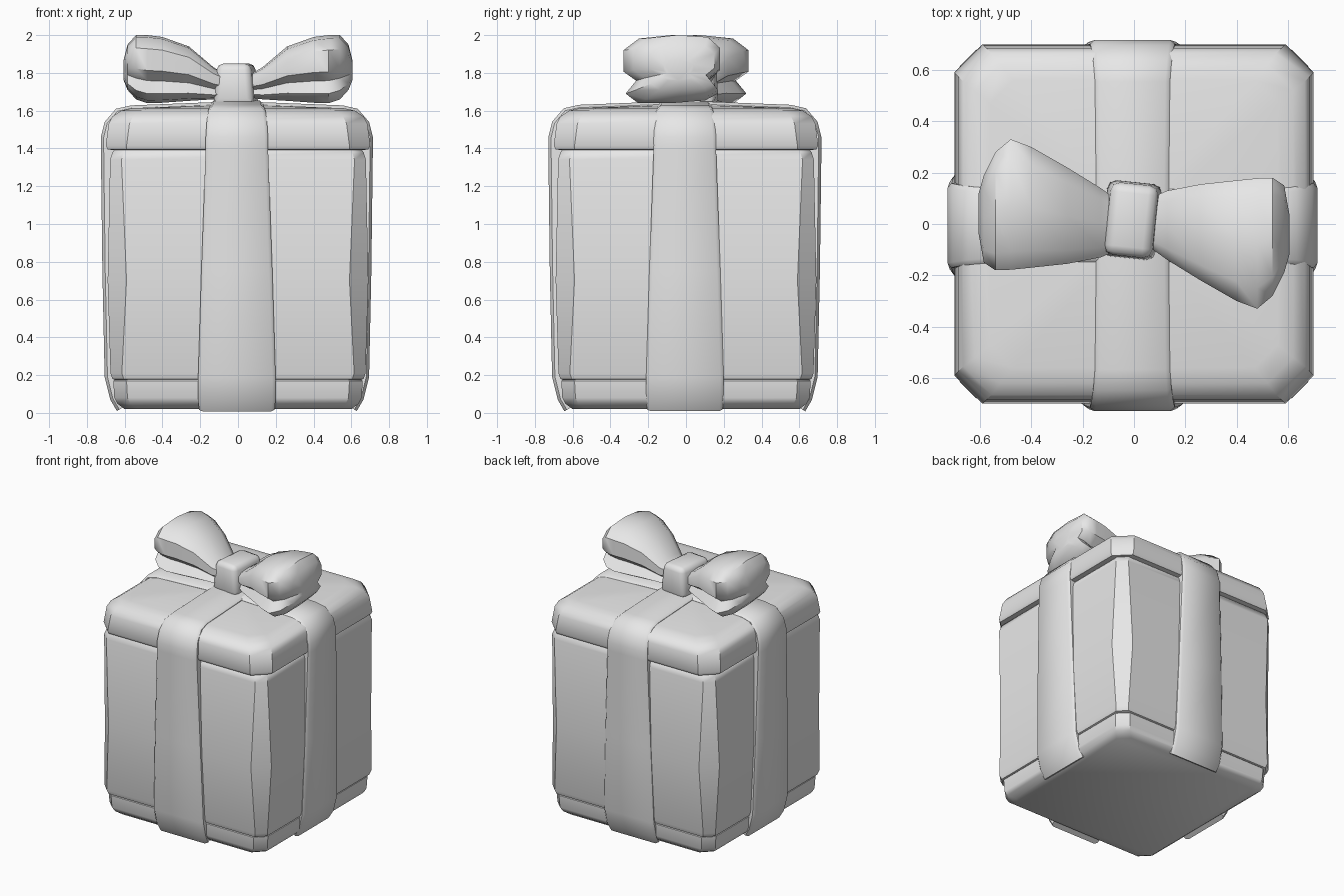
import bpy, bmesh, math
from mathutils import Vector, Matrix

if "Cube" in bpy.data.objects:
    bpy.data.objects.remove(bpy.data.objects["Cube"])

grey = bpy.data.materials.new("light grey")
grey.diffuse_color = (0.8, 0.8, 0.8, 1)
grey.use_nodes = True
grey.node_tree.nodes["Principled BSDF"].inputs["Base Color"].default_value = grey.diffuse_color


def finish(name, bm, angle=35):
    bmesh.ops.recalc_face_normals(bm, faces=bm.faces)
    me = bpy.data.meshes.new(name)
    bm.to_mesh(me)
    bm.free()
    me.materials.append(grey)
    ob = bpy.data.objects.new(name, me)
    bpy.context.collection.objects.link(ob)
    bpy.ops.object.select_all(action='DESELECT')
    ob.select_set(True)
    bpy.context.view_layer.objects.active = ob
    bpy.ops.object.shade_smooth_by_angle(angle=math.radians(angle))
    return ob


def loft(name, rings, angle=35):
    """Skin a list of equal-length closed rings and cap both ends."""
    bm = bmesh.new()
    vs = [[bm.verts.new(p) for p in r] for r in rings]
    n = len(vs[0])
    for a, b in zip(vs, vs[1:]):
        for i in range(n):
            j = (i + 1) % n
            bm.faces.new((a[i], a[j], b[j], b[i]))
    bm.faces.new(vs[0])
    bm.faces.new(vs[-1])
    return finish(name, bm, angle)


def octagon(h, c, z):
    """Square of half width h with corners cut by c."""
    k = h - c
    return [(x, y, z) for x, y in ((h, -k), (h, k), (k, h), (-k, h),
                                   (-h, k), (-h, -k), (-k, -h), (k, -h))]


# Box: base plinth, bulging body and overhanging lid (half width, corner cut, z)
loft("box_base", [octagon(*s) for s in (
    (0.60, 0.07, 0.02), (0.64, 0.07, 0.05), (0.655, 0.07, 0.08),
    (0.66, 0.07, 0.17), (0.64, 0.07, 0.19))])
loft("box_body", [octagon(*s) for s in (
    (0.64, 0.05, 0.17), (0.665, 0.06, 0.18), (0.675, 0.06, 0.21),
    (0.69, 0.10, 0.70), (0.677, 0.06, 1.34), (0.665, 0.06, 1.38),
    (0.64, 0.05, 1.41))])
loft("box_lid", [octagon(*s) for s in (
    (0.65, 0.09, 1.39), (0.69, 0.10, 1.395), (0.70, 0.11, 1.415),
    (0.685, 0.11, 1.53), (0.665, 0.11, 1.57), (0.62, 0.10, 1.60),
    (0.56, 0.09, 1.613), (0.10, 0.02, 1.63))])

# Ribbons: one band over the front and back, one over the sides
half_path = [(0.635, 0.01, 0.20), (0.67, 0.07, 0.205), (0.70, 0.19, 0.205),
             (0.712, 0.75, 0.188), (0.72, 1.40, 0.165), (0.72, 1.46, 0.165),
             (0.70, 1.54, 0.16), (0.64, 1.61, 0.152), (0.56, 1.628, 0.146)]
path = half_path + [(0, 1.65, 0.14)] + [(-r, z, w) for r, z, w in reversed(half_path)]


def ribbon(name, turn, lift):
    rings = []
    for i, (r, z, w) in enumerate(path):
        a, b = path[max(i - 1, 0)], path[min(i + 1, len(path) - 1)]
        t = Vector((b[0] - a[0], b[1] - a[1])).normalized()
        nr, nz = t.y, -t.x                       # outward direction
        ring = []
        for across, depth in ((-w, 0.07), (-w, 0.015), (-w + 0.018, 0),
                              (w - 0.018, 0), (w, 0.015), (w, 0.07)):
            d = depth - lift
            p = Vector((r - nr * d, across, max(z - nz * d, 0.005)))
            ring.append(Matrix.Rotation(turn, 3, 'Z') @ p + Vector((-0.006, -0.006, 0)))
        rings.append(ring)
    loft(name, rings, 40)


ribbon("side_ribbon", 0, 0)
ribbon("front_ribbon", math.pi / 2, 0.003)

# Bow loops: pillow sections with a crease on both sides, repeated by half turn
section = [(0.15, 0.0), (0.5, 0.0), (0.85, 0.04), (0.98, 0.14), (0.87, 0.33),
           (1.0, 0.48), (1.0, 0.80), (0.86, 0.97), (0.5, 1.0), (0.16, 0.95),
           (0.0, 0.78), (0.0, 0.46), (0.13, 0.33), (0.02, 0.14)]
stations = [(0.06, -0.09, 0.10, 1.67, 1.79), (0.13, -0.14, 0.13, 1.66, 1.83),
            (0.26, -0.22, 0.155, 1.652, 1.94), (0.40, -0.30, 0.17, 1.642, 1.99),
            (0.48, -0.33, 0.178, 1.64, 2.0), (0.54, -0.28, 0.18, 1.66, 2.0),
            (0.585, -0.19, 0.15, 1.71, 1.95), (0.605, -0.12, 0.04, 1.76, 1.87)]
for name, s in (("bow_loop_right", 1), ("bow_loop_left", -1)):
    loft(name, [[(s * x, s * (y0 + u * (y1 - y0)), z0 + v * (z1 - z0))
                 for u, v in section] for x, y0, y1, z0, z1 in stations], 45)

# Knot: tapered rounded block, turned slightly with the bow
bm = bmesh.new()
bmesh.ops.create_cube(bm, size=1)
for v in bm.verts:
    top = v.co.z > 0
    v.co = Vector((v.co.x * (0.18 if top else 0.22), v.co.y * (0.28 if top else 0.30),
                   1.85 if top else 1.63))
bmesh.ops.bevel(bm, geom=bm.edges[:], offset=0.035, segments=2, profile=0.5,
                affect='EDGES')
bmesh.ops.transform(bm, verts=bm.verts,
                    matrix=Matrix.Translation((-0.01, 0.015, 0)) @ Matrix.Rotation(math.radians(-6), 4, 'Z'))
finish("bow_knot", bm, 45)
